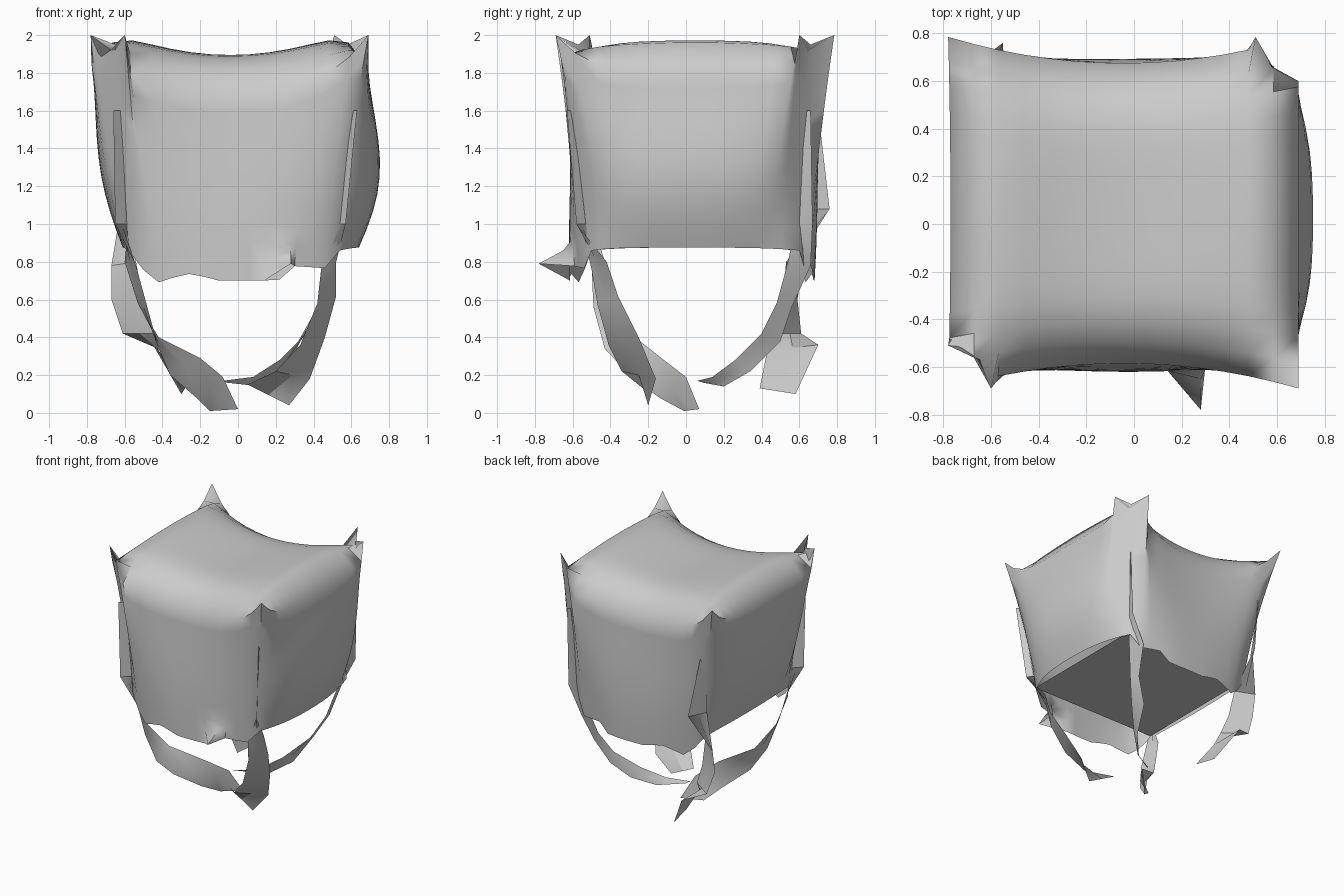
import bpy, bmesh, math
from mathutils import Vector as V

if "Cube" in bpy.data.objects:
    bpy.data.objects.remove(bpy.data.objects["Cube"])

N, K = 14, 10          # columns per side, rows down each wall


def finish(name, bm, angle):
    bmesh.ops.remove_doubles(bm, verts=bm.verts, dist=0.0005)
    bmesh.ops.recalc_face_normals(bm, faces=bm.faces)
    me = bpy.data.meshes.new(name)
    bm.to_mesh(me)
    bm.free()
    ob = bpy.data.objects.new(name, me)
    bpy.context.collection.objects.link(ob)
    bpy.ops.object.select_all(action='DESELECT')
    ob.select_set(True)
    bpy.context.view_layer.objects.active = ob
    bpy.ops.object.shade_smooth_by_angle(angle=math.radians(angle))
    return ob


def grid(bm, rows):
    vs = [[bm.verts.new(p) for p in r] for r in rows]
    for a, b in zip(vs, vs[1:]):
        for i in range(len(a) - 1):
            bm.faces.new((a[i], a[i + 1], b[i + 1], b[i]))


def edge(a, b, mid):
    """Curved edge from a to b that passes through mid."""
    return [a.lerp(b, i / N) + (mid - (a + b) / 2) * (1 - abs(2 * i / N - 1) ** 2)
            for i in range(N + 1)]


# Saddle-shaped top sheet spanned between four edge curves
fl, fr = V((-.78, -.69, 2)), V((.69, -.69, 2))
bl, br = V((-.78, .785, 2)), V((.69, .785, 2))
front = edge(fl, fr, V((-.045, -.585, 2)))
back = edge(bl, br, V((-.045, .675, 2)))
left = edge(fl, bl, V((-.77, .05, 2)))
right = edge(fr, br, V((.69, .05, 2)))
top = []
for j in range(N + 1):
    t = j / N
    row = []
    for i in range(N + 1):
        s = i / N
        p = (front[i].lerp(back[i], t) + left[j].lerp(right[j], s)
             - fl.lerp(fr, s).lerp(bl.lerp(br, s), t))
        # saddle height, with the rims rolling over into the walls
        x, y = abs(2 * s - 1), abs(2 * t - 1)
        p.z = (1.895 + (.105 + .07 * (1 - y * y)) * x * x
               - .25 * x ** 9 * (1 - y ** 4) - .2 * y ** 6 * (1 - x ** 4))
        row.append(p)
    top.append(row)
# Corners folded in between two pointed ears
top[0][0], top[0][1], top[1][0] = V((-.65, -.57, 1.95)), V((-.6, -.69, 2)), V((-.78, -.51, 2))
top[N][N], top[N][N - 1], top[N - 1][N] = V((.58, .66, 1.95)), V((.51, .785, 2)), V((.69, .6, 2))

bm = bmesh.new()
grid(bm, top)

# Four walls hanging from the sheet, with uneven hems at front and back
cfl, cfr = V((-.58, -.5, .86)), V((.54, -.5, .86))
cbl, cbr = V((-.58, .58, .86)), V((.54, .6, .86))
hem = [0, -.03, -.05, .0, .03, .02, 0, 0, 0, 0, .0, .06, .03, -.02, 0]


def wall(upper, a, b, mid, out, bulge, ragged=False):
    lower = []
    for i in range(N + 1):
        u = abs(2 * i / N - 1)
        d = mid - (a + b) / 2
        p = a.lerp(b, i / N) + V((d.x, d.y, 0)) * (1 - u ** 2.5)
        p.z += d.z * (1 - u ** 4) + (hem[i] if ragged else 0)
        lower.append(p)
    rows = []
    for k in range(K + 1):
        v = k / K
        row = []
        for i in range(N + 1):
            u = abs(2 * i / N - 1)
            pull = v + .4 * v * (1 - v) * u ** 4      # corners draw in sooner
            p = upper[i].lerp(lower[i], pull)
            p.z = upper[i].z + (lower[i].z - upper[i].z) * v
            row.append(p + V(out) * bulge * math.sin(math.pi * v ** 1.3) * (1 - u ** 3))
        rows.append(row)
    if ragged and out[1] < 0:                          # turned-out hem tip
        rows[K][10], rows[K - 1][10] = V((.28, -.78, .79)), V((.28, -.65, .86))
    grid(bm, rows)


wall(top[0], cfl, cfr, V((-.02, -.62, .7)), (0, -1, 0), .01, True)
wall(top[N], cbl, cbr, V((-.02, .68, .7)), (0, 1, 0), .015, True)
wall([r[0] for r in top], cfl, cbl, V((-.61, .05, .875)), (-1, 0, 0), .05)
wall([r[N] for r in top], cfr, cbr, V((.64, 0, .875)), (1, 0, 0), .09)
finish("draped_cover", bm, 60)

# Flat underside
bm = bmesh.new()
grid(bm, [[(-.58, -.5, .88), (.55, -.5, .88)], [(-.58, .58, .88), (.55, .58, .88)]])
finish("underside", bm, 30)


# Ribbon straps, each a row of edge pairs that starts as a fin on the corner
def strap(name, pairs):
    bm = bmesh.new()
    grid(bm, [[V(p), (V(p) + V(q)) / 2, V(q)] for p, q in pairs])
    finish(name, bm, 35)


strap("front_left_strap", [
    ((-.61, -.53, 1.6), (-.66, -.57, 1.6)),
    ((-.58, -.49, 1.0), (-.65, -.56, 1.0)),
    ((-.60, -.43, .80), (-.54, -.50, .78)),
    ((-.53, -.38, .58), (-.48, -.49, .56)),
    ((-.42, -.27, .40), (-.42, -.43, .34)),
    ((-.20, -.13, .29), (-.36, -.30, .20)),
    ((-.08, .0, .19), (-.22, -.14, .08)),
    ((.0, .07, .02), (-.15, -.01, .01))])
strap("back_right_strap", [
    ((.57, .64, 1.6), (.59, .66, 1.6)),
    ((.54, .58, 1.0), (.57, .67, 1.0)),
    ((.50, .54, .80), (.46, .66, .78)),
    ((.44, .48, .58), (.42, .56, .56)),
    ((.36, .40, .42), (.32, .50, .38)),
    ((.22, .26, .28), (.25, .34, .22)),
    ((.08, .14, .19), (.12, .20, .14)),
    ((-.08, .06, .17), (-.06, .09, .16))])
strap("front_right_strap", [
    ((.60, -.60, 1.6), (.63, -.63, 1.6)),
    ((.54, -.53, 1.0), (.57, -.58, 1.0)),
    ((.44, -.50, .76), (.52, -.42, .80)),
    ((.42, -.47, .58), (.52, -.36, .62)),
    ((.33, -.41, .36), (.46, -.25, .40)),
    ((.20, -.34, .22), (.38, -.16, .18)),
    ((.05, -.17, .15), (.27, -.20, .04))])
strap("back_left_strap", [
    ((-.66, .68, 1.6), (-.63, .70, 1.6)),
    ((-.62, .62, 1.08), (-.55, .76, 1.08)),
    ((-.67, .62, .78), (-.54, .53, .80)),
    ((-.67, .59, .60), (-.50, .51, .58)),
    ((-.61, .61, .42), (-.44, .49, .42)),
    ((-.45, .70, .36), (-.42, .43, .33)),
    ((-.30, .58, .10), (-.28, .39, .13))])
